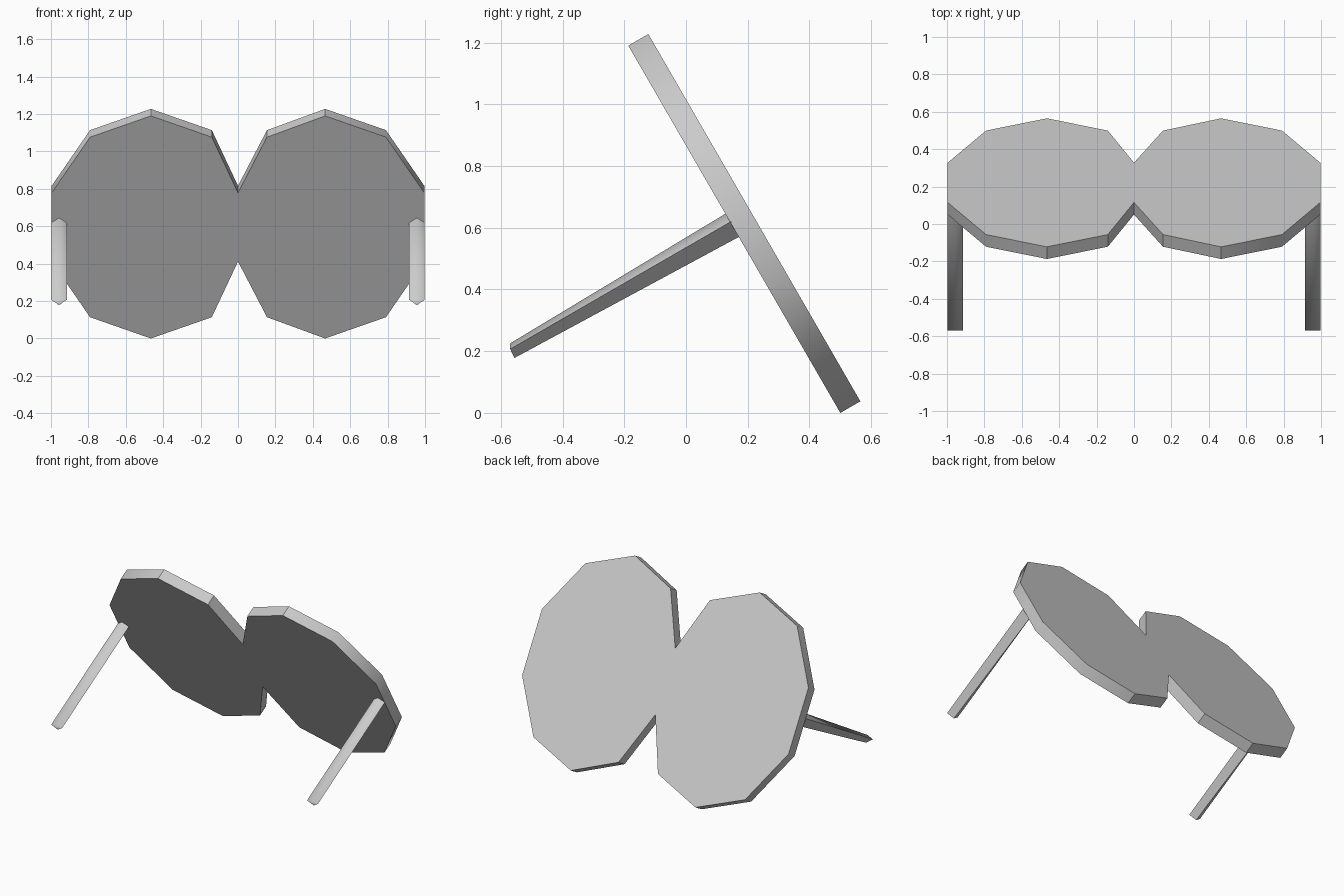
import bpy, bmesh, math
from mathutils import Vector

if "Cube" in bpy.data.objects:
    bpy.data.objects.remove(bpy.data.objects["Cube"])

TILT_S, TILT_C = math.sin(math.radians(60)), 0.5
RX, RV, CX, CV = 0.553, 0.687, 0.466, 0.687   # lens radii and centre
THICK = 0.075


def place(x, v, w):
    """Leaning-plate coordinates (across, up the plate, towards the back) to world."""
    return Vector((x, 0.5 - TILT_C * v + TILT_S * w, TILT_S * v + TILT_C * w))


def finish(bm, name):
    bmesh.ops.recalc_face_normals(bm, faces=bm.faces[:])
    mesh = bpy.data.meshes.new(name)
    bm.to_mesh(mesh)
    bm.free()
    ob = bpy.data.objects.new(name, mesh)
    bpy.context.collection.objects.link(ob)
    bpy.ops.object.select_all(action='DESELECT')
    ob.select_set(True)
    bpy.context.view_layer.objects.active = ob
    return ob


def prism(name, near, far):
    """Solid between two matching loops of local points."""
    bm = bmesh.new()
    a = [bm.verts.new(place(*p)) for p in near]
    b = [bm.verts.new(place(*p)) for p in far]
    bm.faces.new(a)
    bm.faces.new(b[::-1])
    n = len(a)
    for i in range(n):
        bm.faces.new((a[i], b[i], b[(i + 1) % n], a[(i + 1) % n]))
    return finish(bm, name)


# Lens plate: two ten-sided ovals pinched together on the centre line
def half(inner_x):
    pts = []
    for i in range(10):
        t = math.radians(162 - 36 * i)
        x, v = CX + RX * math.cos(t), CV + RV * math.sin(t)
        if abs(math.cos(t)) > 0.9:
            x = 0.0 if math.cos(t) < 0 else 0.996
        elif x < 0.3:
            x = inner_x
        pts.append((x, v))
    return pts


right = half(0.155)
left = [(-x, v) for x, v in half(0.14)]
outline = right + left[::-1][1:-1]
plate = prism("lens_plate",
              [(x, v, 0) for x, v in outline],
              [(x, v, THICK) for x, v in outline])
bpy.ops.object.shade_smooth_by_angle(angle=math.radians(40))

# Temple arms: four-sided rods, slightly slimmer at the tip
for side, name in ((-1, "left_temple_arm"), (1, "right_temple_arm")):
    root = [(0.957, 0.745, 0.003), (0.998, 0.714, 0.003),
            (0.957, 0.658, 0.003), (0.915, 0.714, 0.003)]
    tip = [(0.957, 0.730, -0.814), (0.998, 0.714, -0.823),
           (0.957, 0.682, -0.825), (0.915, 0.714, -0.823)]
    prism(name, [(side * x, v, w) for x, v, w in root],
          [(side * x, v, w) for x, v, w in tip])
    bpy.ops.object.shade_smooth_by_angle(angle=math.radians(89))
